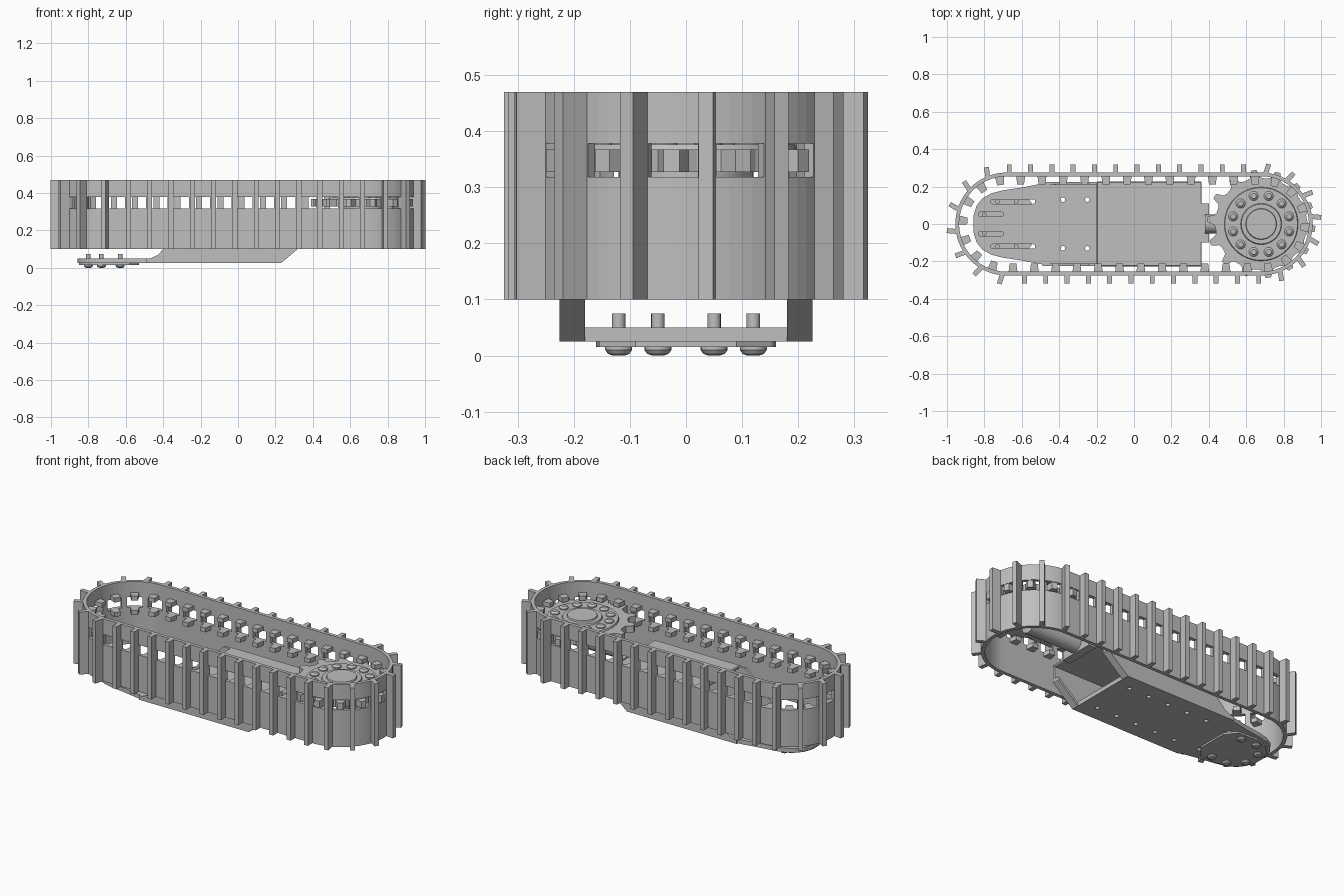
import bpy, bmesh, math
from mathutils import Matrix, Vector

cube = bpy.data.objects.get("Cube")
if cube:
    bpy.data.objects.remove(cube, do_unlink=True)

grey = bpy.data.materials.new("metal_grey")
grey.use_nodes = True
grey.diffuse_color = (0.52, 0.52, 0.52, 1)
grey.node_tree.nodes["Principled BSDF"].inputs["Base Color"].default_value = (0.52, 0.52, 0.52, 1)

HALF, RADIUS, LINKS = 0.68, 0.256, 38
STRAIGHT, ARC = 2 * HALF, math.pi * RADIUS
PITCH = 2 * (STRAIGHT + ARC) / LINKS
PHASE = 0.09


def finish(name, bm, smooth=False):
    bmesh.ops.recalc_face_normals(bm, faces=bm.faces)
    mesh = bpy.data.meshes.new(name)
    bm.to_mesh(mesh)
    bm.free()
    mesh.materials.append(grey)
    obj = bpy.data.objects.new(name, mesh)
    bpy.context.collection.objects.link(obj)
    if smooth:
        bpy.ops.object.select_all(action='DESELECT')
        bpy.context.view_layer.objects.active = obj
        obj.select_set(True)
        bpy.ops.object.shade_smooth_by_angle(angle=math.radians(30))
    return obj


def prism(bm, points, offset):
    """Extrude a flat outline along the given vector."""
    face = bm.faces.new([bm.verts.new(p) for p in points])
    new = bmesh.ops.extrude_face_region(bm, geom=[face])["geom"]
    bmesh.ops.translate(bm, vec=offset, verts=[v for v in new if isinstance(v, bmesh.types.BMVert)])


def block(bm, lo, hi):
    lo, hi = Vector(lo), Vector(hi)
    mat = Matrix.Translation((lo + hi) / 2) @ Matrix.Diagonal((*(hi - lo), 1))
    bmesh.ops.create_cube(bm, size=1, matrix=mat)


def disc(bm, x, y, r, z0, z1, r_top=None, sides=48):
    bmesh.ops.create_cone(bm, cap_ends=True, segments=sides, radius1=r,
                          radius2=r if r_top is None else r_top, depth=z1 - z0,
                          matrix=Matrix.Translation((x, y, (z0 + z1) / 2)))


def path(link):
    """Position and outward direction after a number of links around the loop."""
    s = (PHASE + link * PITCH) % (2 * (STRAIGHT + ARC))
    side = 1
    if s >= STRAIGHT + ARC:
        s, side = s - STRAIGHT - ARC, -1
    if s < STRAIGHT:
        pos, out = Vector((s - HALF, -RADIUS, 0)), Vector((0, -1, 0))
    else:
        a = (s - STRAIGHT) / RADIUS - math.pi / 2
        out = Vector((math.cos(a), math.sin(a), 0))
        pos = Vector((HALF, 0, 0)) + out * RADIUS
    return pos * side, out * side


# Belt with one window per link, flat shaded
bm = bmesh.new()
levels = [0.1, 0.318, 0.378, 0.47]
steps = [0, 0.13, 0.315, 0.5, 0.685, 0.87]
columns = []
for k in range(LINKS):
    for frac in steps:
        pos, out = path(k + frac)
        p = pos + out * 0.019
        columns.append([bm.verts.new((p.x, p.y, z)) for z in levels])
for i, col in enumerate(columns):
    nxt = columns[(i + 1) % len(columns)]
    for j in range(3):
        if j == 1 and 0 < i % len(steps) < 5:
            continue
        bm.faces.new((col[j], nxt[j], nxt[j + 1], col[j + 1]))
belt = finish("track_belt", bm)
shell = belt.modifiers.new("thickness", 'SOLIDIFY')
shell.thickness = 0.02
shell.offset = -1

# Each link carries a cleat at its leading end and two inner lugs around its window
cleats, lugs = bmesh.new(), bmesh.new()
for k in range(LINKS):
    pos, out = path(k + 0.5)
    along = Vector((-out.y, out.x, 0))

    def plate_points(profile, z):
        return [pos + out * r + along * t + Vector((0, 0, z)) for r, t in profile]

    prism(cleats, plate_points(((0.003, 0.048), (0.003, 0.074), (0.061, 0.074), (0.061, 0.048)), 0.1),
          (0, 0, 0.37))
    for z in (0.292, 0.378):
        prism(lugs, plate_points(((0.002, -0.024), (0.002, 0.024), (-0.045, 0.018), (-0.045, -0.018)), z),
              (0, 0, 0.026))
finish("track_cleats", cleats)
finish("guide_lugs", lugs)

# Toothed drive sprocket meshing with the windows
TEETH = 14
bm = bmesh.new()
outline = []
for k in range(TEETH):
    for frac, r in ((-0.38, 0.245), (-0.24, 0.252), (-0.11, 0.29), (0.11, 0.29), (0.24, 0.252), (0.38, 0.245)):
        a = (k + frac) * 2 * math.pi / TEETH - 0.09
        outline.append((HALF + r * math.cos(a), r * math.sin(a), 0.327))
prism(bm, outline, (0, 0, 0.04))
finish("sprocket", bm)

# Hub rings, cap and bolt circle
bm = bmesh.new()
disc(bm, HALF, 0, 0.2, 0.36, 0.376, 0.194)
disc(bm, HALF, 0, 0.112, 0.37, 0.386, 0.106)
disc(bm, HALF, 0, 0.085, 0.38, 0.394, 0.08)
disc(bm, HALF, 0, 0.12, 0.3, 0.33)
finish("hub", bm, True)
bm = bmesh.new()
for k in range(12):
    a = (k + 0.5) * math.pi / 6
    x, y = HALF + 0.155 * math.cos(a), 0.155 * math.sin(a)
    disc(bm, x, y, 0.025, 0.374, 0.382, sides=20)
    disc(bm, x, y, 0.025, 0.382, 0.392, 0.014, sides=20)
finish("hub_bolts", bm, True)

# Bracket and round arm joining frame and hub
bm = bmesh.new()
block(bm, (0.35, -0.1, 0.2), (0.4, 0.11, 0.25))
finish("drive_bracket", bm)
bm = bmesh.new()
bmesh.ops.create_cone(bm, cap_ends=True, segments=32, radius1=0.05, radius2=0.05, depth=0.34,
                      matrix=Matrix.Translation((0.55, 0, 0.255)) @ Matrix.Rotation(math.pi / 2, 4, 'Y'))
finish("drive_arm", bm, True)


def mirrored(half, z):
    return [(x, y, z) for x, y in half] + [(x, -y, z) for x, y in reversed(half)]


# Frame floor with rounded nose, slots and holes
nose = [(-0.6, 0.195), (-0.7, 0.18), (-0.76, 0.165), (-0.81, 0.138), (-0.842, 0.097), (-0.858, 0.045)]
bm = bmesh.new()
prism(bm, mirrored([(0.23, 0.22), (-0.47, 0.22)] + nose, 0.025), (0, 0, 0.025))
floor = finish("frame_floor", bm)
bm = bmesh.new()
for sy in (-1, 1):
    for x in (-0.38, -0.25, -0.12, 0.01, 0.14):
        disc(bm, x, sy * 0.13, 0.012, 0, 0.1, sides=16)
    for x0, x1, y in ((-0.755, -0.54, 0.12), (-0.82, -0.71, 0.052)):
        ring = [(x + 0.012 * math.cos(a), sy * y + 0.012 * math.sin(a), 0)
                for x, start in ((x1, -0.5), (x0, 0.5))
                for a in [math.pi * (start + t / 6) for t in range(7)]]
        prism(bm, ring, (0, 0, 0.1))
cutter = finish("floor_cutter", bm)
cutter.hide_render = True
cut = floor.modifiers.new("openings", 'BOOLEAN')
cut.operation, cut.object, cut.solver = 'DIFFERENCE', cutter, 'EXACT'
bpy.context.view_layer.objects.active = floor
bpy.ops.object.modifier_apply(modifier=cut.name)
bpy.data.objects.remove(cutter, do_unlink=True)

# Side walls with inward lips on the sloped end
bm = bmesh.new()
wall = [(-0.49, 0.025), (0.23, 0.025), (0.36, 0.135), (0.36, 0.24), (-0.24, 0.24),
        (-0.4, 0.1), (-0.43, 0.068), (-0.47, 0.05), (-0.49, 0.05)]
lip = [(0.23, 0.025), (0.36, 0.135), (0.36, 0.155), (0.22, 0.037)]
for sy in (-1, 1):
    prism(bm, [(x, sy * 0.21, z) for x, z in wall], (0, sy * 0.015, 0))
    prism(bm, [(x, sy * 0.18, z) for x, z in lip], (0, sy * 0.035, 0))
finish("frame_walls", bm)

# Cover over the frame
bm = bmesh.new()
block(bm, (-0.2, -0.226, 0.225), (0.362, 0.226, 0.243))
cover = finish("frame_cover", bm)
bevel = cover.modifiers.new("soft_edge", 'BEVEL')
bevel.width = 0.005

# Clamp plate and its domed bolts under the nose
bm = bmesh.new()
plate = [(-0.53, 0.09), (-0.58, 0.155), (-0.7, 0.16), (-0.78, 0.135), (-0.83, 0.085), (-0.85, 0.03)]
prism(bm, mirrored(plate, 0.015), (0, 0, 0.011))
finish("clamp_plate", bm)
bm = bmesh.new()
for sy in (-1, 1):
    for x, y in ((-0.8, 0.05), (-0.73, 0.12), (-0.63, 0.12)):
        disc(bm, x, sy * y, 0.012, 0.01, 0.075, sides=16)
        disc(bm, x, sy * y, 0.019, 0.003, 0.01, 0.024, sides=20)
        disc(bm, x, sy * y, 0.01, 0, 0.003, 0.019, sides=20)
        disc(bm, x, sy * y, 0.024, 0.01, 0.016, sides=20)
finish("clamp_bolts", bm, True)
